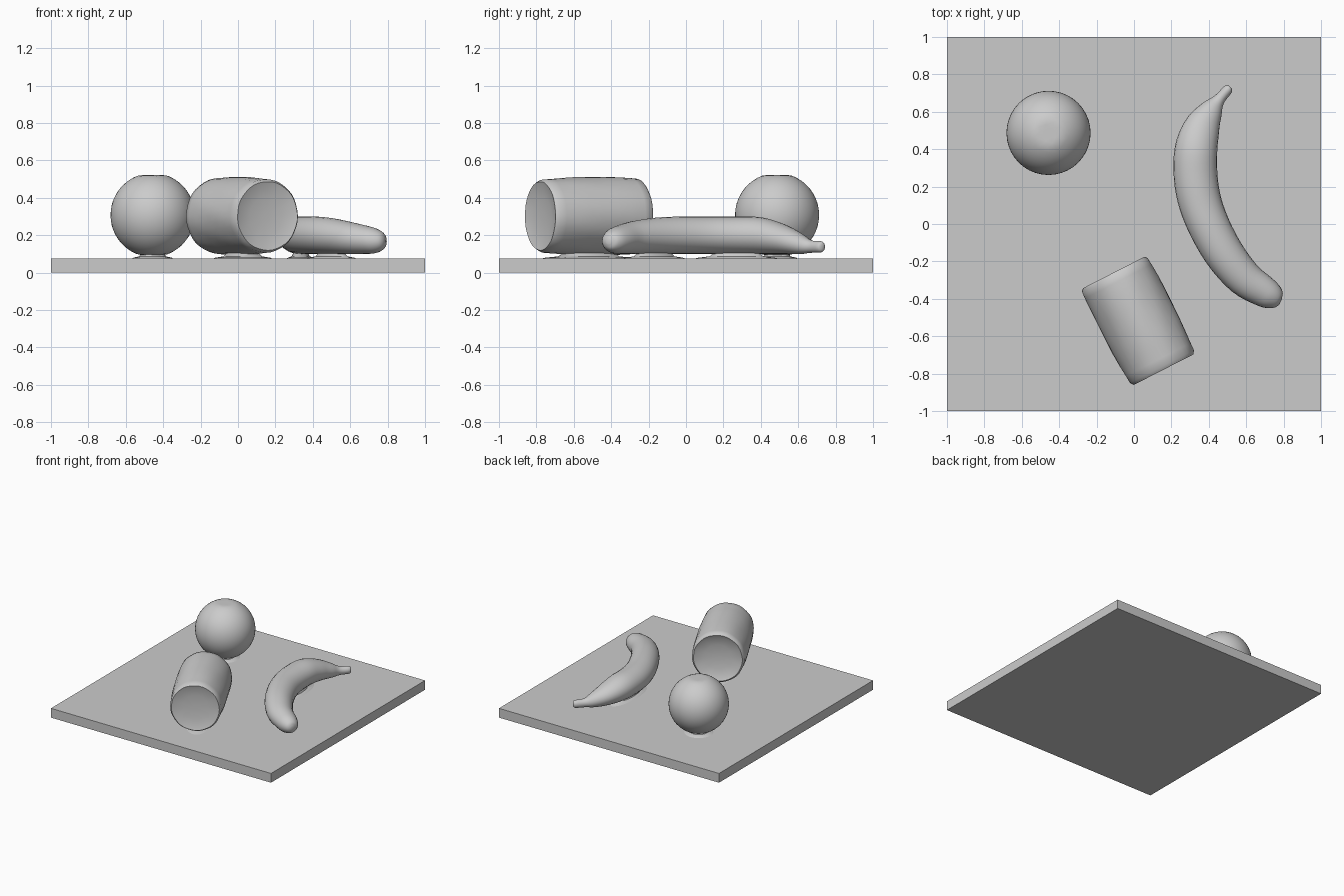
import bpy, bmesh, math
from mathutils import Vector

if "Cube" in bpy.data.objects:
    bpy.data.objects.remove(bpy.data.objects["Cube"])

grey = bpy.data.materials.new("plain_grey")
grey.diffuse_color = (0.6, 0.6, 0.6, 1)
grey.use_nodes = True
grey.node_tree.nodes["Principled BSDF"].inputs["Base Color"].default_value = grey.diffuse_color
UP = Vector((0, 0, 1))


def finish(name, bm, smooth=None):
    """Turn a bmesh into a named object."""
    bmesh.ops.recalc_face_normals(bm, faces=bm.faces)
    mesh = bpy.data.meshes.new(name)
    bm.to_mesh(mesh)
    bm.free()
    mesh.materials.append(grey)
    ob = bpy.data.objects.new(name, mesh)
    bpy.context.collection.objects.link(ob)
    if smooth:
        bpy.ops.object.select_all(action='DESELECT')
        ob.select_set(True)
        bpy.context.view_layer.objects.active = ob
        bpy.ops.object.shade_smooth_by_angle(angle=math.radians(smooth))
    return ob


def loft(name, rings, smooth=40):
    """Skin a list of point rings and close both ends."""
    bm = bmesh.new()
    loops = [[bm.verts.new(p) for p in ring] for ring in rings]
    n = len(loops[0])
    for a, b in zip(loops, loops[1:]):
        for i in range(n):
            j = (i + 1) % n
            bm.faces.new((a[i], a[j], b[j], b[i]))
    bm.faces.new(loops[0])
    bm.faces.new(loops[-1])
    return finish(name, bm, smooth)


def ring(c, side, up, rw, rh, n, wobble=None):
    out = []
    for i in range(n):
        a = math.tau * i / n
        k = wobble(a) if wobble else 1
        out.append(c + side * (rw * k * math.cos(a)) + up * (rh * k * math.sin(a)))
    return out


def spline(p, steps):
    """Catmull-Rom interpolation of equal-length tuples."""
    p = [p[0]] + p + [p[-1]]
    out = []
    for a, b, c, d in zip(p, p[1:], p[2:], p[3:]):
        for s in range(steps):
            t = s / steps
            out.append([0.5 * (2 * y + (z - x) * t + (2 * x - 5 * y + 4 * z - w) * t * t
                               + (3 * y - x - 3 * z + w) * t ** 3)
                        for x, y, z, w in zip(a, b, c, d)])
    return out + [list(p[-1])]


# Square board
bm = bmesh.new()
bmesh.ops.create_cube(bm, size=1)
for v in bm.verts:
    v.co = (v.co.x * 2, v.co.y * 2, (v.co.z + 0.5) * 0.076)
finish("board", bm)

# Round fruit, slightly flattened at its top and bottom
bm = bmesh.new()
bmesh.ops.create_icosphere(bm, subdivisions=4, radius=0.225)
for v in bm.verts:
    v.co.z = max(-0.213, min(0.213, v.co.z))
    v.co += Vector((-0.457, 0.487, 0.308))
finish("round_fruit", bm, 40)

# Banana: x, y, centre height, half width, half height
path = [(0.515, 0.732, 0.140, 0.012, 0.018), (0.503, 0.720, 0.138, 0.026, 0.030),
        (0.455, 0.665, 0.140, 0.032, 0.034), (0.415, 0.610, 0.155, 0.062, 0.056),
        (0.365, 0.520, 0.180, 0.096, 0.080), (0.332, 0.400, 0.198, 0.114, 0.098),
        (0.330, 0.250, 0.200, 0.117, 0.100), (0.355, 0.110, 0.200, 0.115, 0.100),
        (0.410, -0.030, 0.200, 0.111, 0.100), (0.490, -0.170, 0.196, 0.106, 0.097),
        (0.590, -0.290, 0.186, 0.097, 0.087), (0.690, -0.358, 0.175, 0.084, 0.075),
        (0.740, -0.388, 0.170, 0.070, 0.064), (0.773, -0.408, 0.168, 0.045, 0.042),
        (0.785, -0.414, 0.167, 0.014, 0.014)]
pts = spline(path, 4)
rings = []
for i, p in enumerate(pts):
    a, b = pts[max(i - 1, 0)], pts[min(i + 1, len(pts) - 1)]
    t = Vector((b[0] - a[0], b[1] - a[1], 0)).normalized()
    rings.append(ring(Vector(p[:3]), t.cross(UP), UP, p[3], p[4], 24))
loft("banana", rings, 60)

# Wrapped roll: softly rippled barrel with dished ends
axis = Vector((0.455, -0.89, 0)).normalized()
side = axis.cross(UP)
centre = Vector((0.025, -0.52, 0.303))
profile = [(-0.262, 0.02), (-0.266, 0.10), (-0.282, 0.165), (-0.293, 0.188), (-0.280, 0.201),
           (-0.24, 0.204), (-0.16, 0.206), (-0.08, 0.206), (0, 0.205), (0.08, 0.205),
           (0.16, 0.202), (0.23, 0.198), (0.272, 0.196), (0.291, 0.184), (0.284, 0.160),
           (0.274, 0.10), (0.272, 0.02)]
rings = []
for d, r in profile:
    w = lambda a, d=d: 1 + 0.014 * math.cos(4 * a) * math.cos(6 * d) + 0.006 * math.sin(9 * a + 14 * d)
    rings.append(ring(centre + axis * d, side, UP, r * 0.98, r, 40, w))
loft("wrapped_roll", rings, 50)


# Low mounds where each item meets the board
def mound(name, x, y, direction, half_w, half_l):
    d = Vector(direction).normalized()
    loft(name, [ring(Vector((x, y, z)), d.cross(UP), d, half_w * k, half_l * k, 24)
                for z, k in ((0.070, 1.0), (0.080, 0.85), (0.087, 0.6), (0.105, 0.5))])


mound("fruit_contact", -0.457, 0.487, (0, 1, 0), 0.12, 0.12)
mound("roll_contact", 0.025, -0.52, axis, 0.12, 0.30)
mound("banana_contact_back", 0.335, 0.27, (0, 1, 0), 0.08, 0.24)
mound("banana_contact_front", 0.50, -0.17, (0.6, -0.8, 0), 0.07, 0.22)
